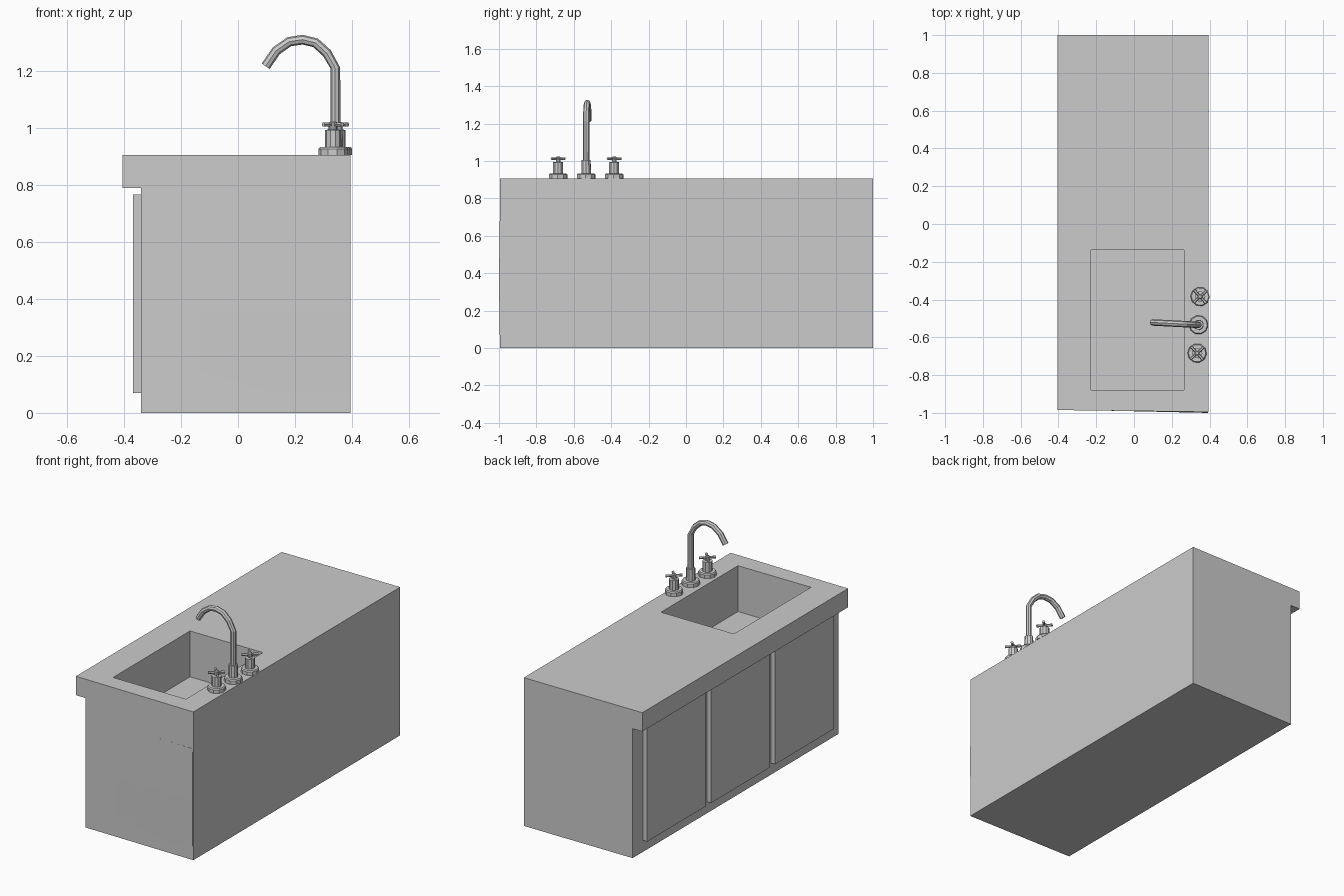
import bpy, bmesh
from math import cos, sin, pi, radians
from mathutils import Vector, Matrix

if "Cube" in bpy.data.objects:
    bpy.data.objects.remove(bpy.data.objects["Cube"])


def make(name, bm):
    bmesh.ops.recalc_face_normals(bm, faces=bm.faces)
    me = bpy.data.meshes.new(name)
    bm.to_mesh(me)
    bm.free()
    ob = bpy.data.objects.new(name, me)
    bpy.context.collection.objects.link(ob)
    return ob


def box(name, lo, hi):
    bm = bmesh.new()
    lo, hi = Vector(lo), Vector(hi)
    mid, size = (lo + hi) / 2, hi - lo
    bmesh.ops.create_cube(bm, size=1, matrix=Matrix.Translation(mid) @ Matrix.Diagonal((*size, 1)))
    return make(name, bm)


def skin(bm, rings):
    """Bridge rings of points into a capped tube."""
    rings = [[bm.verts.new(p) for p in r] for r in rings]
    n = len(rings[0])
    for a, b in zip(rings, rings[1:]):
        for i in range(n):
            j = (i + 1) % n
            bm.faces.new((a[i], a[j], b[j], b[i]))
    bm.faces.new(rings[0][::-1])
    bm.faces.new(rings[-1])


def lathe(bm, profile, n=10):
    skin(bm, [[(r * cos(2 * pi * i / n), r * sin(2 * pi * i / n), z) for i in range(n)]
              for r, z in profile])


# Cabinet and overhanging counter, one side profile swept along y (near end slightly skewed)
profile = [(-0.34, 0), (0.395, 0), (0.395, 0.905), (-0.405, 0.905), (-0.405, 0.79), (-0.34, 0.79)]
bm = bmesh.new()
skin(bm, [[(x, -0.985 - 0.0125 * (x + 0.4), z) for x, z in profile],
          [(x, 1.0, z) for x, z in profile]])
cabinet = make("cabinet_and_counter", bm)

# Sink basin cut
cutter = box("sink_cutter", (-0.228, -0.88, 0.625), (0.265, -0.137, 1.0))
mod = cabinet.modifiers.new("sink", 'BOOLEAN')
mod.operation, mod.solver, mod.object = 'DIFFERENCE', 'EXACT', cutter
bpy.context.view_layer.objects.active = cabinet
cabinet.select_set(True)
bpy.ops.object.modifier_apply(modifier=mod.name)
bpy.data.objects.remove(cutter)

# Slim tapering panel on the near end
bm = bmesh.new()
skin(bm, [[(-0.33, -0.984, z), (0.392, y, z), (0.392, -0.99, z)]
          for z, y in ((0.07, -0.996), (0.36, -1.0), (0.68, -0.996))])
make("end_panel", bm)

# Three cupboard doors
for i in range(3):
    y = 0.90 - 0.617 * i
    box(f"door_{i + 1}", (-0.368, y - 0.567, 0.07), (-0.34, y, 0.766))

# Tap set, turned slightly about its middle
place = Matrix.Translation((0.342, -0.534, 0.905)) @ Matrix.Rotation(radians(-3), 4, 'Z')
flange = [(0.051, 0), (0.051, 0.022), (0.046, 0.028)]

# Spout with flange, collar and gooseneck pipe
bm = bmesh.new()
lathe(bm, flange + [(0.027, 0.028), (0.025, 0.1), (0.018, 0.1)])
path = [Vector((x, 0, z)) for x, z in
        ((0, 0.08), (0, 0.305), (-0.03, 0.358), (-0.07, 0.394), (-0.115, 0.405),
         (-0.162, 0.398), (-0.208, 0.366), (-0.245, 0.312))]
rings = []
for i, p in enumerate(path):
    t = (path[min(i + 1, len(path) - 1)] - path[max(i - 1, 0)]).normalized()
    side = Vector((0, 1, 0))
    out = side.cross(t)
    rings.append([p + 0.017 * (cos(a) * side + sin(a) * out)
                  for a in (2 * pi * k / 8 for k in range(8))])
skin(bm, rings)
make("spout", bm).matrix_world = place

# Cross handles either side of the spout
for name, y in (("near_handle", -0.15), ("far_handle", 0.15)):
    bm = bmesh.new()
    lathe(bm, flange + [(0.028, 0.028), (0.028, 0.088), (0.013, 0.09), (0.013, 0.115), (0.008, 0.119)])
    for k in range(4):
        turn = Matrix.Rotation(pi / 4 + k * pi / 2, 4, 'Z')
        skin(bm, [[turn @ Vector((x, r * cos(a), 0.107 + r * sin(a)))
                   for a in (2 * pi * j / 6 for j in range(6))]
                  for x, r in ((0.005, 0.006), (0.036, 0.008), (0.047, 0.008))])
    make(name, bm).matrix_world = place @ Matrix.Translation((0, y, 0))
